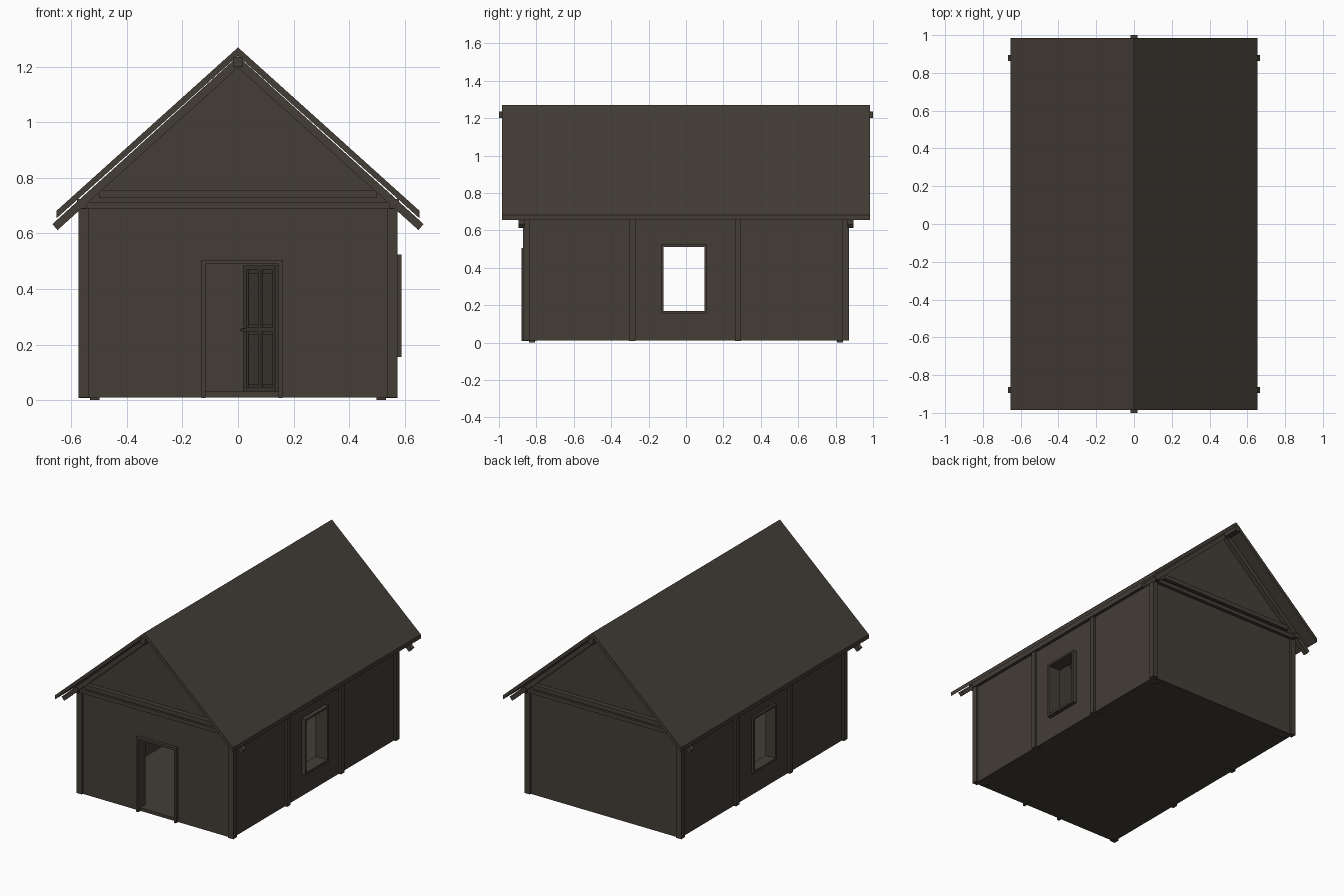
import bpy, bmesh, math
from mathutils import Matrix, Vector

if "Cube" in bpy.data.objects:
    bpy.data.objects.remove(bpy.data.objects["Cube"])

wood = bpy.data.materials.new("dark_brown_wood")
wood.diffuse_color = (0.056, 0.047, 0.037, 1)
wood.use_nodes = True
wood.node_tree.nodes["Principled BSDF"].inputs["Base Color"].default_value = wood.diffuse_color


def finish(name, bm):
    bmesh.ops.recalc_face_normals(bm, faces=bm.faces[:])
    me = bpy.data.meshes.new(name)
    bm.to_mesh(me)
    bm.free()
    me.materials.append(wood)
    ob = bpy.data.objects.new(name, me)
    bpy.context.collection.objects.link(ob)
    return ob


def box(name, x0, x1, y0, y1, z0, z1):
    bm = bmesh.new()
    size = Matrix.Diagonal((x1 - x0, y1 - y0, z1 - z0, 1))
    mid = Matrix.Translation(((x0 + x1) / 2, (y0 + y1) / 2, (z0 + z1) / 2))
    bmesh.ops.create_cube(bm, size=1, matrix=mid @ size)
    return finish(name, bm)


def prism(name, pts, y0, y1):
    """Extrude an (x, z) outline along y."""
    bm = bmesh.new()
    f = bm.faces.new([bm.verts.new((x, y0, z)) for x, z in pts])
    r = bmesh.ops.extrude_face_region(bm, geom=[f])
    vs = [v for v in r["geom"] if isinstance(v, bmesh.types.BMVert)]
    bmesh.ops.translate(bm, verts=vs, vec=(0, y1 - y0, 0))
    return finish(name, bm)


def ring(name, x0, x1, outer, inner):
    """Wall or frame in the y-z plane with a rectangular hole; rects are y0, y1, z0, z1."""
    bm = bmesh.new()
    def loop(x, r):
        return [bm.verts.new((x, y, z)) for y, z in
                ((r[0], r[2]), (r[1], r[2]), (r[1], r[3]), (r[0], r[3]))]
    loops = [loop(x0, outer), loop(x1, outer), loop(x1, inner), loop(x0, inner)]
    for a, b in zip(loops, loops[1:] + loops[:1]):
        for i in range(4):
            j = (i + 1) % 4
            bm.faces.new((a[i], a[j], b[j], b[i]))
    return finish(name, bm)


# Floor
box("floor", -0.56, 0.56, -0.86, 0.86, 0.01, 0.03)

# Gable walls, the front one with a door opening
top = [(0.56, 0.732), (0, 1.236), (-0.56, 0.732)]
prism("back_wall", [(-0.56, 0.01), (0.56, 0.01)] + top, 0.81, 0.86)
prism("front_wall", [(-0.56, 0.01), (-0.12, 0.01), (-0.12, 0.495), (0.15, 0.495),
                     (0.15, 0.01), (0.56, 0.01)] + top, -0.86, -0.81)

# Side walls with windows
hole = (-0.125, 0.105, 0.163, 0.518)
for s, side in ((-1, "left"), (1, "right")):
    ring(side + "_wall", s * 0.51, s * 0.56, (-0.815, 0.815, 0.01, 0.72), hole)
    ring(side + "_window_frame", s * 0.5, s * (0.588 if s > 0 else 0.575),
         (-0.134, 0.113, 0.155, 0.525), (-0.119, 0.1, 0.17, 0.512))
    # Posts
    for y in (-0.288, 0.278):
        x = sorted((s * 0.505, s * 0.574))
        box(side + "_wall_post", *x, y - 0.017, y + 0.017, 0.008, 0.7)
    for t, end in ((-1, "front"), (1, "back")):
        x = sorted((s * 0.537, s * 0.575))
        y = sorted((t * 0.834, t * 0.871))
        box(f"{end}_{side}_corner_post", *x, *y, 0.01, 0.71)
        x = sorted((s * 0.498, s * 0.533))
        y = sorted((t * 0.807, t * 0.84))
        box(f"{end}_{side}_inner_post", *x, *y, 0, 0.7)
    # Eaves beam
    x = sorted((s * 0.545, s * 0.58))
    box(side + "_eaves_beam", *x, -0.9, 0.9, 0.69, 0.724)

# Gable timbers: rafters and tie beams
rafter = [(0, 1.238), (0.668, 0.634), (0.65, 0.612), (0, 1.197),
          (-0.65, 0.612), (-0.668, 0.634)]
for t, end in ((-1, "front"), (1, "back")):
    prism(end + "_rafters", rafter, t * 0.88 - 0.016, t * 0.88 + 0.016)
    y = sorted((t * 0.82, t * 0.882))
    box(end + "_lower_tie_beam", -0.56, 0.56, *y, 0.688, 0.714)
    y = sorted((t * 0.82, t * 0.89))
    box(end + "_upper_tie_beam", -0.5, 0.5, *y, 0.727, 0.756)

# Ridge beam and roof
box("ridge_beam", -0.018, 0.018, -1, 1, 1.2, 1.235)
prism("roof", [(0, 1.27), (0.653, 0.682), (0.653, 0.655), (0, 1.24),
               (-0.653, 0.655), (-0.653, 0.682)], -0.985, 0.985)

# Door frame
prism("door_frame", [(-0.132, 0.008), (-0.117, 0.008), (-0.117, 0.49), (0.146, 0.49),
                     (0.146, 0.008), (0.16, 0.008), (0.16, 0.505), (-0.132, 0.505)],
      -0.88, -0.805)

# Open door: a thin panel with stiles and rails, swung inward on its right edge
parts = [box("door_panel", -0.255, -0.005, -0.006, 0.006, 0.035, 0.475)]
for u0, u1 in ((-0.26, -0.232), (-0.136, -0.114), (-0.02, 0)):
    parts.append(box("door_stile", u0, u1, -0.014, 0.014, 0.031, 0.485))
for z0, z1 in ((0.031, 0.045), (0.246, 0.262), (0.468, 0.485)):
    parts.append(box("door_rail", -0.259, -0.001, -0.0135, 0.0135, z0, z1))
for u0, u1 in ((-0.226, -0.142), (-0.108, -0.026)):
    for z0, z1 in ((0.055, 0.237), (0.272, 0.458)):
        parts.append(box("door_raised_panel", u0, u1, -0.01, 0.01, z0, z1))
parts.append(box("door_handle", -0.25, -0.238, -0.03, 0.03, 0.247, 0.258))
swing = Matrix.Translation((0.145, -0.82, 0)) @ Matrix.Rotation(math.radians(-64), 4, "Z")
for p in parts:
    p.data.transform(swing)
